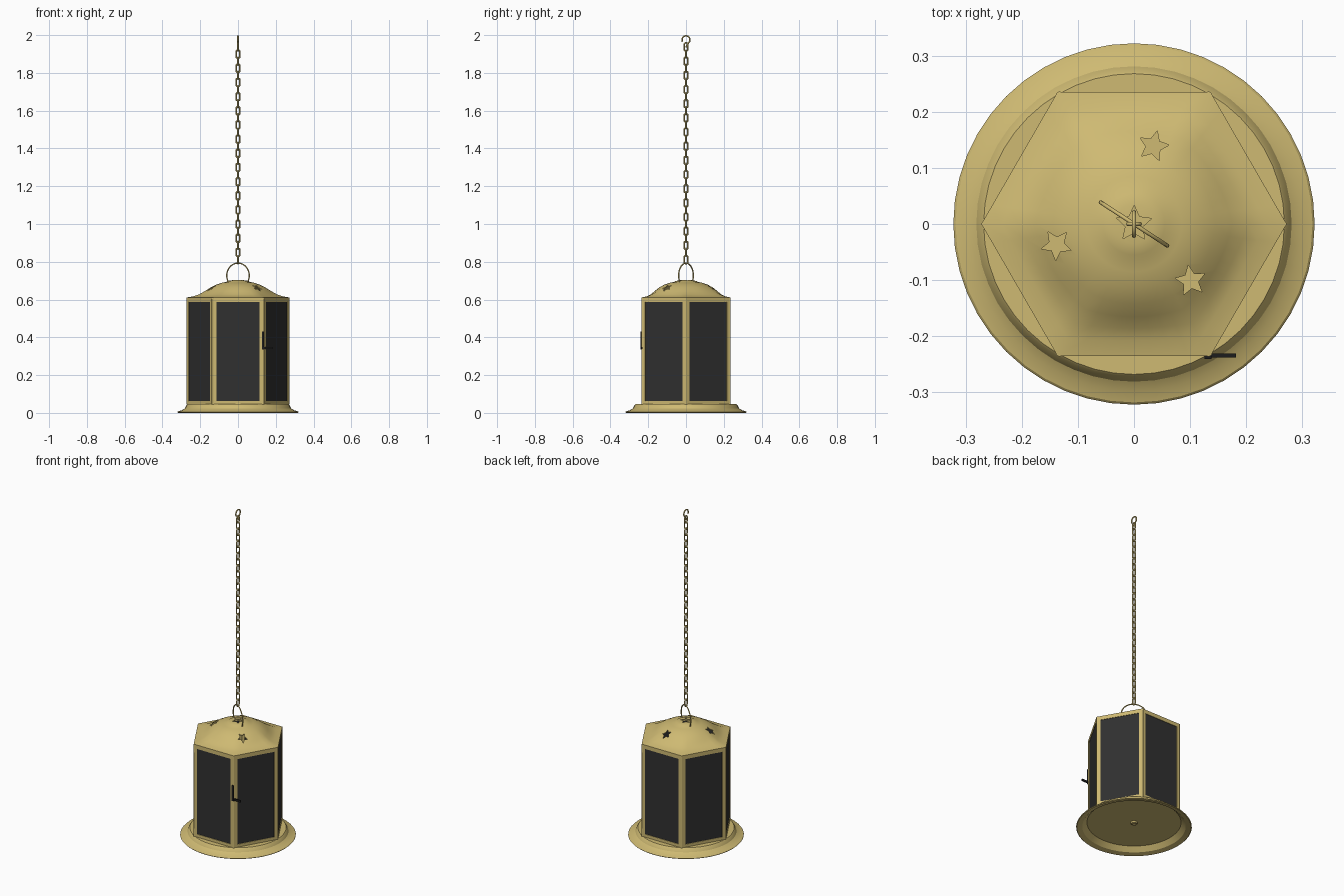
import bpy, bmesh, math
from mathutils import Matrix, Vector

if "Cube" in bpy.data.objects:
    bpy.data.objects.remove(bpy.data.objects["Cube"])


def material(name, col):
    m = bpy.data.materials.new(name)
    m.diffuse_color = (*col, 1)
    m.use_nodes = True
    m.node_tree.nodes["Principled BSDF"].inputs["Base Color"].default_value = m.diffuse_color
    return m


GOLD = material("warm brass", (0.62, 0.49, 0.17))
GLASS = material("smoked glass", (0.03, 0.03, 0.03))
BLACK = material("black iron", (0.012, 0.012, 0.012))


def finish(name, bm, mat, smooth=None):
    bmesh.ops.recalc_face_normals(bm, faces=bm.faces)
    me = bpy.data.meshes.new(name)
    bm.to_mesh(me)
    bm.free()
    me.materials.append(mat)
    ob = bpy.data.objects.new(name, me)
    bpy.context.collection.objects.link(ob)
    if smooth:
        activate(ob)
        bpy.ops.object.shade_smooth_by_angle(angle=math.radians(smooth))
    return ob


def activate(ob):
    bpy.ops.object.select_all(action='DESELECT')
    ob.select_set(True)
    bpy.context.view_layer.objects.active = ob


def box(bm, lo, hi, mat=Matrix()):
    lo, hi = Vector(lo), Vector(hi)
    size = hi - lo
    bmesh.ops.create_cube(bm, size=1, matrix=mat @ Matrix.Translation((lo + hi) / 2)
                          @ Matrix.Diagonal((*size, 1)))


def lathe(name, profile, steps=48, smooth=25):
    bm = bmesh.new()
    vs = [bm.verts.new((r, 0, z)) for r, z in profile]
    es = [bm.edges.new(p) for p in zip(vs, vs[1:])]
    bmesh.ops.spin(bm, geom=vs + es, cent=(0, 0, 0), axis=(0, 0, 1),
                   angle=math.tau, steps=steps, use_duplicate=False)
    bmesh.ops.remove_doubles(bm, verts=bm.verts, dist=1e-5)
    return finish(name, bm, GOLD, smooth)


def wire(bm, pts, normal, r, closed=False, sides=8):
    """Sweep a round wire along points in a plane with the given normal."""
    n, count, rings = Vector(normal), len(pts), []
    for i, p in enumerate(pts):
        a = pts[(i - 1) % count] if closed else pts[max(i - 1, 0)]
        b = pts[(i + 1) % count] if closed else pts[min(i + 1, count - 1)]
        side = (b - a).normalized().cross(n)
        rings.append([bm.verts.new(p + r * (math.cos(t) * side + math.sin(t) * n))
                      for t in (math.tau * k / sides for k in range(sides))])
    for i in range(count if closed else count - 1):
        a, b = rings[i], rings[(i + 1) % count]
        for k in range(sides):
            j = (k + 1) % sides
            bm.faces.new((a[k], a[j], b[j], b[k]))
    if not closed:
        bm.faces.new(rings[0])
        bm.faces.new(rings[-1])


# Base dish, hollow underneath, with a small boss in the middle
lathe("base_dish", [(0, .033), (.262, .033), (.288, .007), (.318, 0), (.322, .004),
                    (.318, .008), (.297, .014), (.281, .024), (.272, .042), (.268, .046), (0, .046)])
lathe("base_boss", [(0, .027), (.008, .027), (.01, .024), (.018, .024), (.02, .033), (0, .034)], 20)

# Six framed walls
R, Z0, Z1 = .272, .044, .61
APO = R * math.cos(math.pi / 6)
frames, glass, posts = bmesh.new(), bmesh.new(), bmesh.new()
for i in range(6):
    turn = Matrix.Rotation(i * math.pi / 3, 4, 'Z')
    y0, y1 = -APO, -APO + .012
    for s in (-1, 1):
        xs = sorted((s * .114, s * .130))
        box(frames, (xs[0], y0, Z0), (xs[1], y1, Z1 - .002), turn)
    box(frames, (-.114, y0, Z0), (.114, y1, .064), turn)
    box(frames, (-.114, y0, .587), (.114, y1, Z1 - .002), turn)
    box(glass, (-.115, y0 + .003, .06), (.115, y0 + .007, .59), turn)
    bmesh.ops.create_cone(posts, cap_ends=True, segments=8, radius1=.006, radius2=.006, depth=Z1 - Z0,
                          matrix=turn @ Matrix.Rotation(math.pi / 6, 4, 'Z')
                          @ Matrix.Translation((0, -R + .006, (Z0 + Z1) / 2)))
finish("wall_frames", frames, GOLD)
finish("glass_panes", glass, GLASS)
finish("corner_posts", posts, GOLD, 50)

# Roof: hexagonal eave blending to a round dome (radius, height, hexagon share)
RINGS = [(.272, .603, 1), (.272, .611, 1), (.236, .617, .9), (.205, .628, .7), (.175, .645, .4),
         (.145, .664, .15), (.115, .679, 0), (.085, .689, 0), (.064, .693, 0), (.055, .698, 0),
         (.035, .702, 0), (.015, .703, 0)]
N = 48
bm = bmesh.new()
loops = []
for r, z, h in RINGS:
    ring = []
    for k in range(N):
        t = math.tau * k / N
        hexf = math.cos(math.pi / 6) / math.cos(t % (math.pi / 3) - math.pi / 6)
        q = r * (1 - h + h * hexf)
        ring.append(bm.verts.new((q * math.cos(t), q * math.sin(t), z)))
    loops.append(ring)
for a, b in zip(loops, loops[1:]):
    for k in range(N):
        j = (k + 1) % N
        bm.faces.new((a[k], a[j], b[j], b[k]))
bm.faces.new(loops[-1])
roof = finish("roof", bm, GOLD)
sol = roof.modifiers.new("shell", 'SOLIDIFY')
sol.thickness, sol.offset = .004, -1

# Star-shaped vents cut through the roof
bm = bmesh.new()
stars = [(0, 0, .033, .3)]
for deg in (76, 195, 315):
    a = math.radians(deg)
    stars.append((.143 * math.cos(a), .143 * math.sin(a), .028, a))
for cx, cy, rad, a in stars:
    vs = []
    for k in range(10):
        q = rad if k % 2 == 0 else rad * .48
        t = a + math.tau * k / 10
        vs.append(bm.verts.new((cx + q * math.cos(t), cy + q * math.sin(t), .63)))
    f = bm.faces.new(vs)
    ext = bmesh.ops.extrude_face_region(bm, geom=[f])
    bmesh.ops.translate(bm, vec=(0, 0, .1),
                        verts=[v for v in ext['geom'] if isinstance(v, bmesh.types.BMVert)])
cutter = finish("star_cutter", bm, GOLD)
cutter.hide_render = True
cut = roof.modifiers.new("stars", 'BOOLEAN')
cut.operation, cut.solver, cut.object = 'DIFFERENCE', 'EXACT', cutter
activate(roof)
for m in ("shell", "stars"):
    bpy.ops.object.modifier_apply(modifier=m)
bpy.data.objects.remove(cutter)
activate(roof)
bpy.ops.object.shade_smooth_by_angle(angle=math.radians(35))

# Bail handle on the roof, turned diagonally
bm = bmesh.new()
d = math.radians(-33)
u = Vector((math.cos(d), math.sin(d), 0))
arc = [u * (.071 * math.cos(t)) + Vector((0, 0, .727 + .066 * math.sin(t)))
       for t in (math.radians(-30 + 240 * k / 32) for k in range(33))]
wire(bm, arc, u.cross(Vector((0, 0, 1))), .0035)
finish("bail_handle", bm, GOLD, 50)

# Chain of alternating oval links
bm = bmesh.new()
LINKS, PITCH = 31, .0375
for i in range(LINKS):
    side = Vector((1, 0, 0)) if i % 2 else Vector((0, 1, 0))
    zc = .812 + i * PITCH
    pts = []
    for k in range(16):
        t = math.tau * (k + .5) / 16
        pts.append(side * (.0105 * math.cos(t))
                   + Vector((0, 0, zc + .0105 * math.sin(t) + math.copysign(.0115, math.sin(t)))))
    wire(bm, pts, side.cross(Vector((0, 0, 1))), .004, True)
finish("chain", bm, GOLD, 50)

# Open hook at the top
bm = bmesh.new()
pts = [Vector((0, 0, 1.935)), Vector((0, .004, 1.945))]
pts += [Vector((0, .021 * math.cos(t), 1.975 + .021 * math.sin(t)))
        for t in (math.radians(-50 + 260 * k / 20) for k in range(21))]
wire(bm, pts, (1, 0, 0), .004)
finish("top_hook", bm, GOLD, 50)

# Door latch on the front right corner
bm = bmesh.new()
box(bm, (.126, -.241, .335), (.138, -.235, .43))
box(bm, (.134, -.238, .338), (.182, -.231, .35))
finish("door_latch", bm, BLACK)
